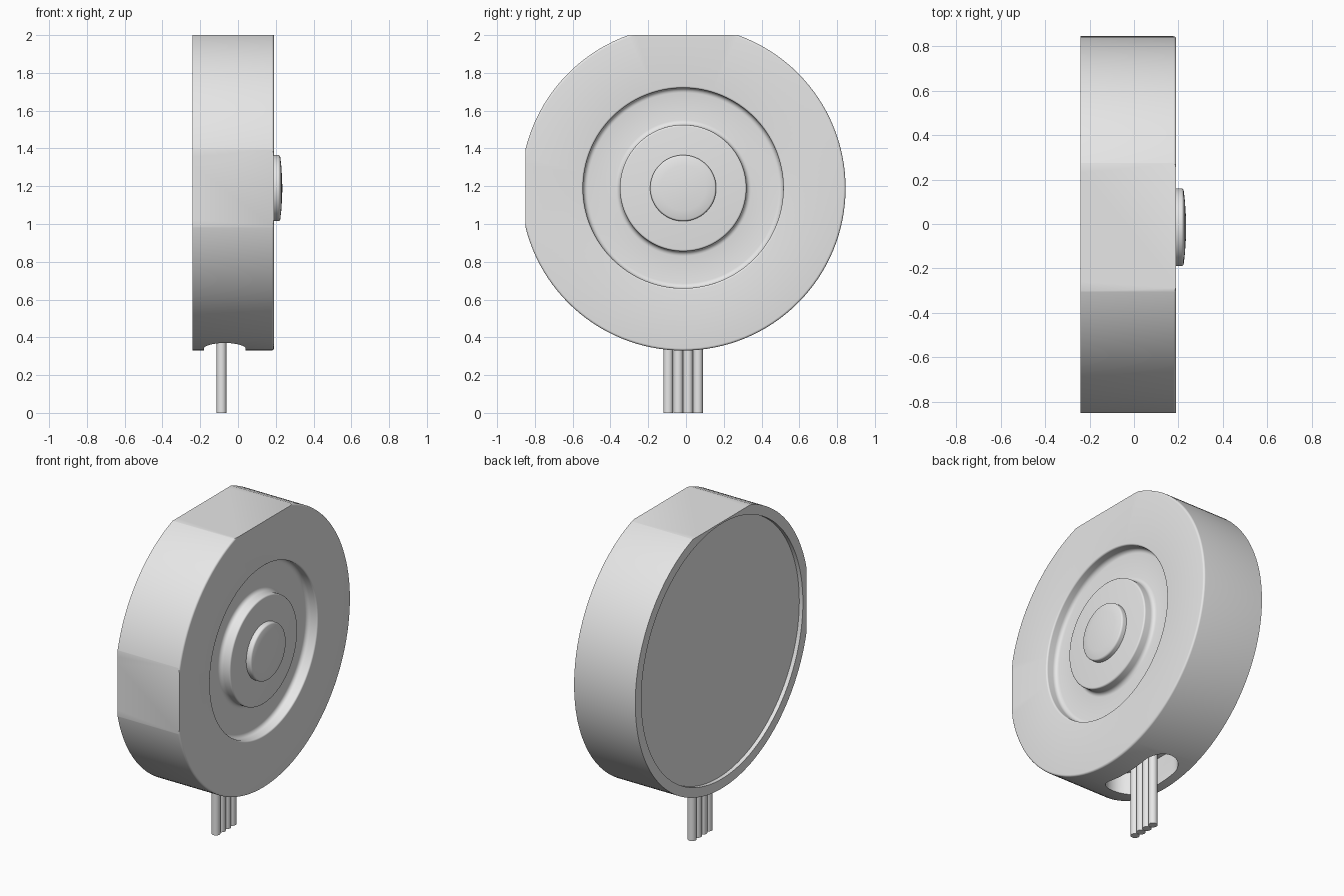
import bpy, bmesh, math
from mathutils import Matrix, Vector

if "Cube" in bpy.data.objects:
    bpy.data.objects.remove(bpy.data.objects["Cube"])

CY, CZ = -0.015, 1.19      # axis of the disc
FACE, BACK = 0.19, -0.24   # front and rear planes along x
RADIUS = 0.86

grey = bpy.data.materials.new("light grey")
grey.use_nodes = True
grey.diffuse_color = (0.8, 0.8, 0.8, 1)
grey.node_tree.nodes["Principled BSDF"].inputs["Base Color"].default_value = (0.8, 0.8, 0.8, 1)


def make_object(name, bm):
    bmesh.ops.recalc_face_normals(bm, faces=bm.faces)
    mesh = bpy.data.meshes.new(name)
    bm.to_mesh(mesh)
    bm.free()
    mesh.materials.append(grey)
    obj = bpy.data.objects.new(name, mesh)
    bpy.context.collection.objects.link(obj)
    return obj


def smooth(obj):
    bpy.ops.object.select_all(action='DESELECT')
    obj.select_set(True)
    bpy.context.view_layer.objects.active = obj
    bpy.ops.object.shade_smooth_by_angle(angle=math.radians(30))


def arc(x, r, size, start, end, steps=5):
    """Fillet points as (x, radius); angle 0 points outward, 90 towards +x."""
    angles = [math.radians(start + (end - start) * i / steps) for i in range(steps + 1)]
    return [(x + size * math.sin(a), r + size * math.cos(a)) for a in angles]


def lathe(profile, steps=128):
    """Spin an (x, radius) profile around the disc axis."""
    bm = bmesh.new()
    verts = [bm.verts.new((x, 0, r)) for x, r in profile]
    edges = [bm.edges.new(pair) for pair in zip(verts, verts[1:])]
    bmesh.ops.spin(bm, geom=verts + edges, cent=(0, 0, 0), axis=(1, 0, 0),
                   angle=math.tau, steps=steps)
    bmesh.ops.remove_doubles(bm, verts=bm.verts, dist=0.0002)
    bmesh.ops.translate(bm, verts=bm.verts, vec=(0, CY, CZ))
    return bm


# Housing: recessed back, rounded front edge, ring groove around a central boss
floor = FACE - 0.07
profile = [(BACK + 0.025, 0), (BACK + 0.025, 0.80), (BACK, 0.80), (BACK, RADIUS)]
profile += arc(FACE - 0.012, RADIUS - 0.012, 0.012, 0, 90)
profile += arc(FACE - 0.01, 0.54, 0.01, 90, 180)
profile += arc(floor + 0.025, 0.505, 0.025, 0, -90)
profile += arc(floor + 0.025, 0.36, 0.025, -90, -180)
profile += arc(FACE - 0.01, 0.325, 0.01, 0, 90)
profile += [(FACE, 0)]
bm = lathe(profile)

# Flats on the top and the front
for point, normal in ((Vector((0, 0, 2)), (0, 0, 1)), (Vector((0, -0.85, 0)), (0, -1, 0))):
    bmesh.ops.bisect_plane(bm, geom=bm.verts[:] + bm.edges[:] + bm.faces[:], dist=1e-5,
                           plane_co=point, plane_no=normal, clear_outer=True)
    bmesh.ops.holes_fill(bm, edges=[e for e in bm.edges if e.is_boundary], sides=0)
housing = make_object("housing", bm)

# Rounded cable slot in the underside
SLOT_X, END, HALF = -0.07, 0.11, 0.26
bm = bmesh.new()
ring = []
for i in range(34):
    side = 1 if i < 17 else -1
    a = math.pi * (i if i < 17 else i - 1) / 16
    ring.append(bm.verts.new((SLOT_X + END * math.cos(a),
                              CY + side * (HALF - END) + END * math.sin(a), 0.2)))
base = bm.faces.new(ring)
top = bmesh.ops.extrude_face_region(bm, geom=[base])
bmesh.ops.translate(bm, vec=(0, 0, 0.3),
                    verts=[v for v in top["geom"] if isinstance(v, bmesh.types.BMVert)])
cutter = make_object("slot_cutter", bm)
cutter.hide_render = True

cut = housing.modifiers.new("slot", 'BOOLEAN')
cut.operation = 'DIFFERENCE'
cut.solver = 'EXACT'
cut.object = cutter
bpy.context.view_layer.objects.active = housing
bpy.ops.object.modifier_apply(modifier=cut.name)
bpy.data.objects.remove(cutter)
smooth(housing)

# Slightly domed centre button
button = [(FACE - 0.01, 0), (FACE - 0.01, 0.175)]
button += arc(0.212, 0.163, 0.012, 0, 75)
button += [(0.229, 0.12), (0.233, 0.06), (0.235, 0)]
smooth(make_object("centre_button", lathe(button, 96)))

# Four lead wires
for i in range(4):
    bm = bmesh.new()
    bmesh.ops.create_cone(bm, cap_ends=True, segments=24, radius1=0.026, radius2=0.026, depth=0.51,
                          matrix=Matrix.Translation((-0.087, CY + (i - 1.5) * 0.0525, 0.255)))
    smooth(make_object(f"wire_{i + 1}", bm))
